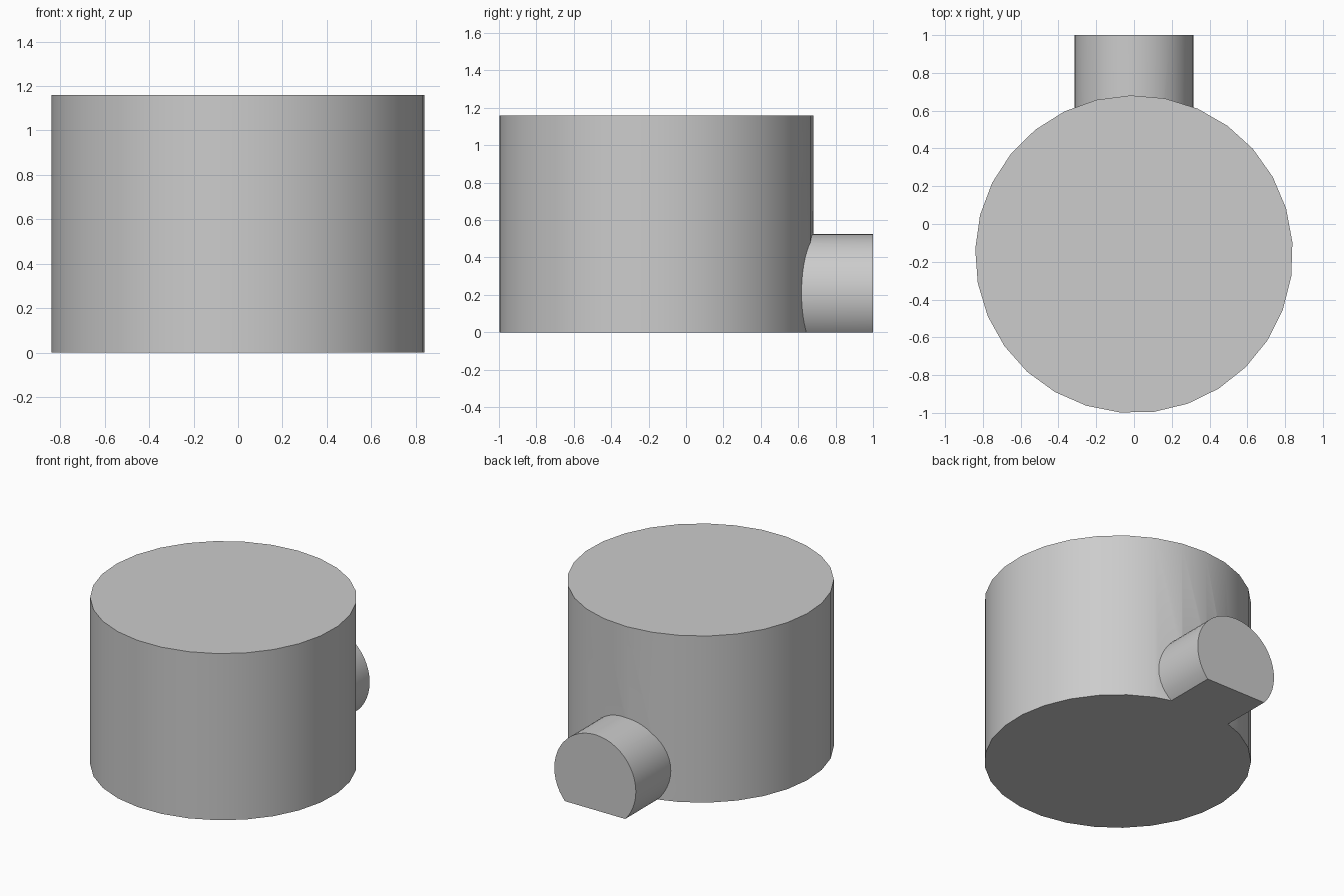
import bpy
import bmesh
from math import cos, sin, tau, radians
from mathutils import Matrix

default = bpy.data.objects.get("Cube")
if default:
    bpy.data.objects.remove(default, do_unlink=True)

GREY = (0.604, 0.604, 0.604, 1)
HEIGHT = 1.16
BODY_RADIUS, BODY_SIDES, BODY_Y = 0.841, 29, -0.16
PIPE_RADIUS, PIPE_SIDES, PIPE_Z = 0.314, 48, 0.211
BELOW = -0.4  # temporary depth, trimmed off at the ground

material = bpy.data.materials.new("light_grey")
material.use_nodes = True
material.diffuse_color = GREY
material.node_tree.nodes["Principled BSDF"].inputs["Base Color"].default_value = GREY


def prism(name, radius, sides, length, matrix, phase=0):
    """Closed cylinder running from 0 to length along local z."""
    bm = bmesh.new()
    ring = [bm.verts.new((radius * cos(phase + tau * i / sides),
                          radius * sin(phase + tau * i / sides), 0))
            for i in range(sides)]
    base = bm.faces.new(ring)
    top = bmesh.ops.extrude_face_region(bm, geom=[base], use_keep_orig=True)["geom"]
    moved = [v for v in top if isinstance(v, bmesh.types.BMVert)]
    bmesh.ops.translate(bm, verts=moved, vec=(0, 0, length))
    bmesh.ops.transform(bm, matrix=matrix, verts=bm.verts)
    bmesh.ops.recalc_face_normals(bm, faces=bm.faces)
    mesh = bpy.data.meshes.new(name)
    bm.to_mesh(mesh)
    bm.free()
    mesh.materials.append(material)
    obj = bpy.data.objects.new(name, mesh)
    bpy.context.collection.objects.link(obj)
    return obj


# Main drum and the round stub at its back
body = prism("drum_with_outlet", BODY_RADIUS, BODY_SIDES, HEIGHT - BELOW,
             Matrix.Translation((0, BODY_Y, BELOW)), radians(4.3))
outlet = prism("outlet", PIPE_RADIUS, PIPE_SIDES, 1 - BODY_Y,
               Matrix.Translation((0, BODY_Y, PIPE_Z)) @ Matrix.Rotation(radians(-90), 4, "X"))
outlet.hide_render = True

# Join both into one solid
bpy.ops.object.select_all(action="DESELECT")
bpy.context.view_layer.objects.active = body
body.select_set(True)
union = body.modifiers.new("join_outlet", "BOOLEAN")
union.operation = "UNION"
union.solver = "EXACT"
union.object = outlet
bpy.ops.object.modifier_apply(modifier=union.name)
bpy.data.objects.remove(outlet, do_unlink=True)

# Trim flat at the ground and close the underside
bm = bmesh.new()
bm.from_mesh(body.data)
cut = bmesh.ops.bisect_plane(bm, geom=bm.verts[:] + bm.edges[:] + bm.faces[:],
                             plane_co=(0, 0, 0), plane_no=(0, 0, 1), clear_inner=True)
rim = [e for e in cut["geom_cut"] if isinstance(e, bmesh.types.BMEdge)]
bmesh.ops.contextual_create(bm, geom=rim)
bmesh.ops.recalc_face_normals(bm, faces=bm.faces)
bm.to_mesh(body.data)
bm.free()

bpy.ops.object.shade_smooth_by_angle(angle=radians(30))
